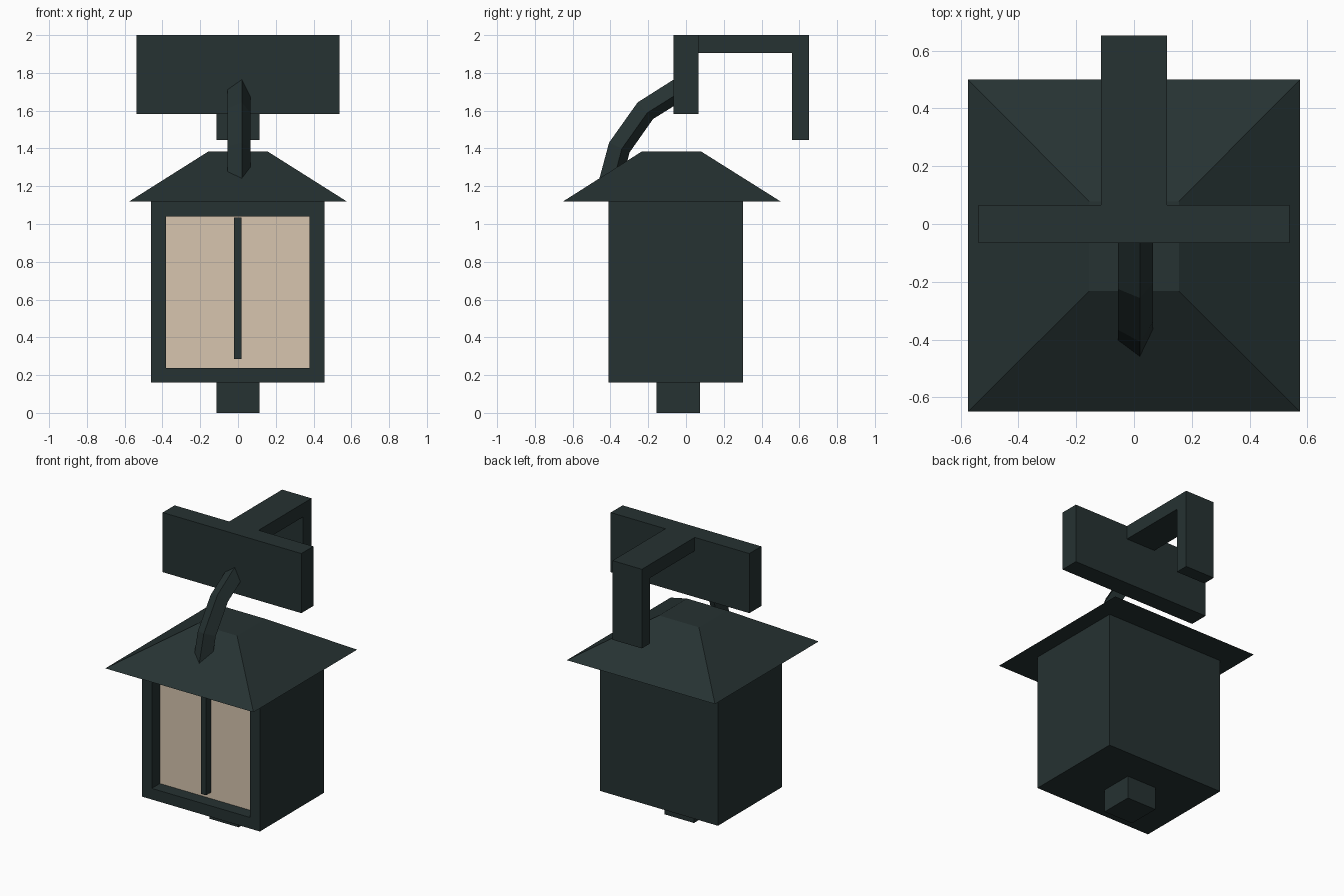
import bpy, bmesh
from mathutils import Vector

cube = bpy.data.objects.get("Cube")
if cube:
    bpy.data.objects.remove(cube, do_unlink=True)


def make_material(name, rgb):
    mat = bpy.data.materials.new(name)
    mat.use_nodes = True
    mat.diffuse_color = (*rgb, 1)
    mat.node_tree.nodes["Principled BSDF"].inputs["Base Color"].default_value = (*rgb, 1)
    return mat


iron = make_material("dark_green_iron", (0.019, 0.032, 0.032))
glass = make_material("warm_cream_glass", (0.68, 0.56, 0.43))


def finish(name, bm, *mats):
    bmesh.ops.recalc_face_normals(bm, faces=bm.faces)
    mesh = bpy.data.meshes.new(name)
    bm.to_mesh(mesh)
    bm.free()
    for m in mats:
        mesh.materials.append(m)
    obj = bpy.data.objects.new(name, mesh)
    bpy.context.collection.objects.link(obj)
    return obj


def box_mesh(x, y, z):
    """Box from (low, high) ranges on each axis."""
    bm = bmesh.new()
    bmesh.ops.create_cube(bm, size=1)
    for v in bm.verts:
        v.co = [r[0] if c < 0 else r[1] for c, r in zip(v.co, (x, y, z))]
    return bm


def box(name, x, y, z):
    return finish(name, box_mesh(x, y, z), iron)


# Lantern body with a recessed window in the front
bm = box_mesh((-0.46, 0.457), (-0.41, 0.303), (0.16, 1.13))
front = min(bm.faces, key=lambda f: f.calc_center_median().y)
bmesh.ops.inset_region(bm, faces=[front], thickness=0.11)
for v in front.verts:
    if v.co.z > 0.5:
        v.co.z = 1.04
pane = bmesh.ops.extrude_discrete_faces(bm, faces=[front])["faces"][0]
bmesh.ops.translate(bm, verts=pane.verts, vec=(0, 0.09, 0))
pane.material_index = 1
finish("lantern_body", bm, iron, glass)

box("window_bar", (-0.02, 0.018), (-0.38, -0.325), (0.285, 1.035))
box("bottom_knob", (-0.114, 0.114), (-0.155, 0.075), (0, 0.17))

# Hipped roof with a flat top
bm = box_mesh((-0.575, 0.575), (-0.65, 0.5), (1.12, 1.385))
centre = Vector((0, -0.077))
for v in bm.verts:
    if v.co.z > 1.3:
        v.co.x *= 0.27
        v.co.y = centre.y + (v.co.y + 0.075) * 0.27
finish("roof", bm, iron)

# Wall bracket
box("cross_plate", (-0.538, 0.538), (-0.066, 0.066), (1.582, 2))
box("bracket_arm", (-0.114, 0.114), (0.06, 0.652), (1.905, 2))
box("bracket_drop", (-0.114, 0.114), (0.56, 0.652), (1.445, 1.91))

# Bent four-sided hook joining the roof to the cross plate
path = [Vector(p) for p in ((0.005, -0.41, 1.19), (0.005, -0.353, 1.405),
                            (0.005, -0.215, 1.6), (0.005, 0, 1.735))]
section = [(0.015, 0.06), (0.06, -0.015), (-0.015, -0.06), (-0.06, 0.015)]
bm = bmesh.new()
rings = []
for i, p in enumerate(path):
    tangent = (path[min(i + 1, 3)] - path[max(i - 1, 0)]).normalized()
    outward = Vector((1, 0, 0)).cross(tangent)
    if outward.y > 0:
        outward.negate()
    rings.append([bm.verts.new(p + Vector((a, 0, 0)) + outward * b) for a, b in section])
for low, high in zip(rings, rings[1:]):
    for k in range(4):
        n = (k + 1) % 4
        bm.faces.new((low[k], low[n], high[n], high[k]))
bm.faces.new(rings[0])
bm.faces.new(rings[-1])
finish("hook", bm, iron)
